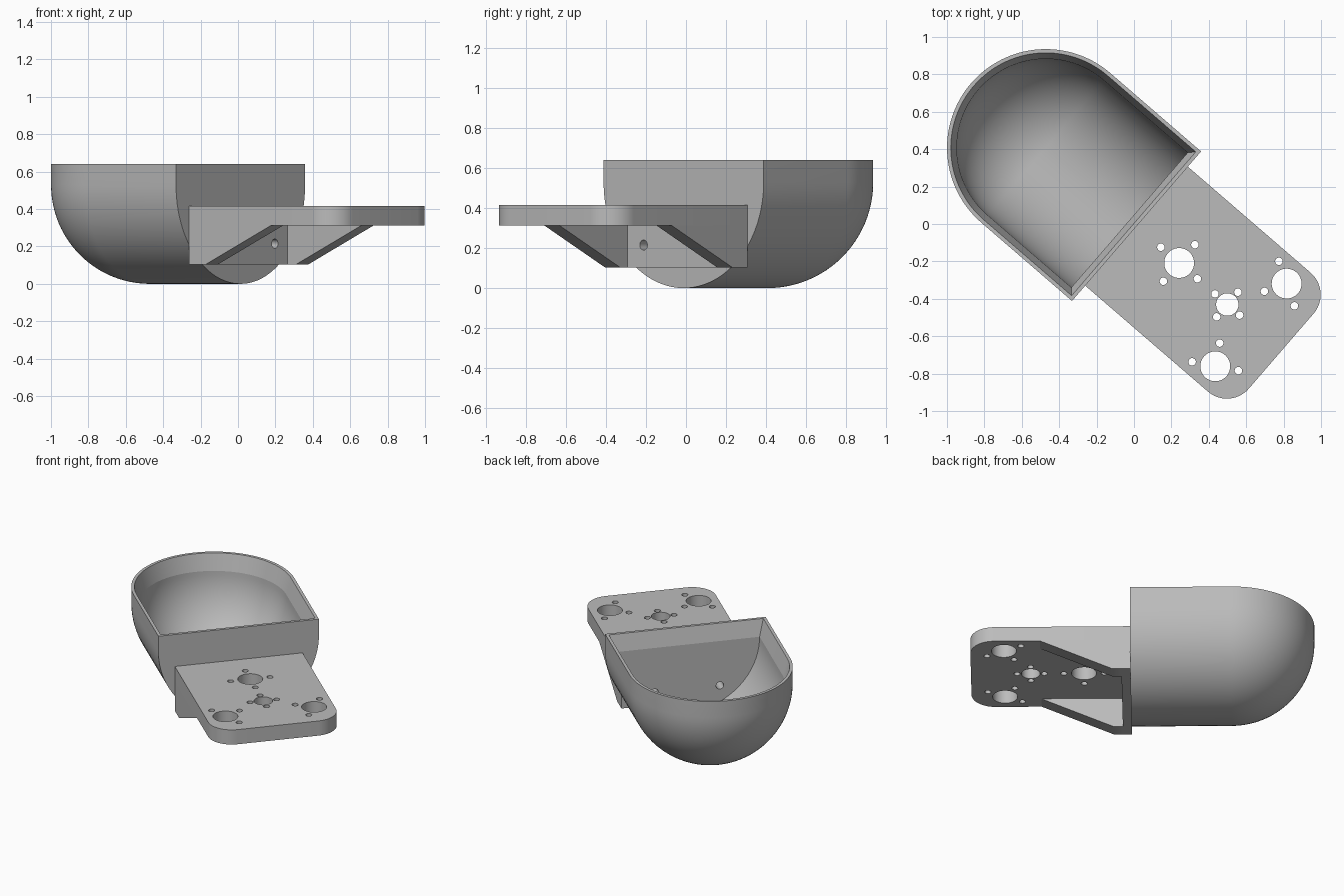
import bpy, bmesh, math
from mathutils import Matrix, Vector

if "Cube" in bpy.data.objects:
    bpy.data.objects.remove(bpy.data.objects["Cube"])

# The model is laid out along local x (plate end at +x), then turned about z
TURN = Matrix.Rotation(math.radians(-40.8), 4, 'Z')
FRONT = 0.018            # plane where bowl and bracket meet
HALF = 0.42              # half width of bracket

grey = bpy.data.materials.new("light_grey")
grey.diffuse_color = (0.5, 0.5, 0.5, 1)
grey.use_nodes = True
grey.node_tree.nodes["Principled BSDF"].inputs["Base Color"].default_value = grey.diffuse_color


def finish(bm, name, angle=30):
    bmesh.ops.recalc_face_normals(bm, faces=bm.faces)
    bm.transform(TURN)
    me = bpy.data.meshes.new(name)
    bm.to_mesh(me)
    bm.free()
    me.materials.append(grey)
    ob = bpy.data.objects.new(name, me)
    bpy.context.collection.objects.link(ob)
    ob["angle"] = angle
    return ob


def activate(ob):
    bpy.ops.object.select_all(action='DESELECT')
    ob.select_set(True)
    bpy.context.view_layer.objects.active = ob


def smooth(ob):
    activate(ob)
    bpy.ops.object.shade_smooth_by_angle(angle=math.radians(ob["angle"]))


def prism(name, points, offset):
    """Extrude a flat outline along an offset vector."""
    bm = bmesh.new()
    face = bm.faces.new([bm.verts.new(p) for p in points])
    ext = bmesh.ops.extrude_face_region(bm, geom=[face])
    moved = [g for g in ext["geom"] if isinstance(g, bmesh.types.BMVert)]
    bmesh.ops.translate(bm, verts=moved, vec=Vector(offset))
    return finish(bm, name)


def drill(targets, holes, axis):
    """Cut round holes (x, y, z, radius) along z or x."""
    bm = bmesh.new()
    rot = Matrix.Rotation(math.pi / 2, 4, 'Y') if axis == 'X' else Matrix()
    for x, y, z, r in holes:
        bmesh.ops.create_cone(bm, cap_ends=True, segments=32, radius1=r, radius2=r,
                              depth=0.3, matrix=Matrix.Translation((x, y, z)) @ rot)
    cutter = finish(bm, "hole_cutter")
    cutter.hide_render = True
    for ob in targets:
        activate(ob)
        mod = ob.modifiers.new("holes", 'BOOLEAN')
        mod.operation, mod.solver, mod.object = 'DIFFERENCE', 'EXACT', cutter
        bpy.ops.object.modifier_apply(modifier=mod.name)
    bpy.data.objects.remove(cutter)


# Bowl: D-shaped rings from outer bottom, over the rim, to inner bottom
CX, R, RI, EQ, TOP = -0.623, 0.528, 0.476, 0.528, 0.64
STEPS, ARC = 24, 64
rings = []
for i in range(STEPS + 1):
    a = math.pi / 2 * i / STEPS
    rings.append((R * math.sin(a), EQ - R * math.cos(a), FRONT))
rings += [(R, TOP, FRONT), (R - 0.02, TOP, FRONT - 0.02)]
for i in range(STEPS, -1, -1):
    a = math.pi / 2 * i / STEPS
    rings.append((RI * math.sin(a), EQ - RI * math.cos(a), FRONT - 0.05))
bm = bmesh.new()
loops = []
for r, z, front in rings:
    pts = [(front, r)]
    for k in range(ARC + 1):
        a = math.pi / 2 + math.pi * k / ARC
        pts.append((CX + r * math.cos(a), r * math.sin(a)))
    pts.append((front, -r))
    loops.append([bm.verts.new((x, y, z)) for x, y in pts])
for a, b in zip(loops, loops[1:]):
    for k in range(len(a)):
        n = (k + 1) % len(a)
        bm.faces.new((a[k], a[n], b[n], b[k]))
bmesh.ops.remove_doubles(bm, verts=bm.verts, dist=1e-5)
bowl = finish(bm, "bowl", 12)

# Horizontal plate with rounded outer corners
END, CR, PZ, PT = 1.04, 0.155, 0.312, 0.415
outline = [(FRONT, -HALF, PZ)]
for sign, start in ((-1, -90), (1, 0)):
    for k in range(13):
        a = math.radians(start + 90 * k / 12)
        outline.append((END - CR + CR * math.cos(a),
                        sign * (HALF - CR) + CR * math.sin(a), PZ))
outline.append((FRONT, HALF, PZ))
plate = prism("top_plate", outline, (0, 0, PT - PZ))

# Hole groups: centre, hole radius, screw circle radius, screw angles
groups = [(0.319, 0, 0.08, 0.129, (0, 90, 180, 270)),
          (0.659, 0, 0.06, 0.087, (0, 90, 180, 270)),
          (0.826, 0.292, 0.08, 0.126, (150, 240, 330)),
          (0.826, -0.292, 0.08, 0.126, (210, 120, 30))]
holes = []
for x, y, r, ring, angles in groups:
    holes.append((x, y, 0.36, r))
    for deg in angles:
        a = math.radians(deg)
        holes.append((x + ring * math.cos(a), y + ring * math.sin(a), 0.36, 0.02))
drill([plate], holes, 'Z')

# Upright mounting plate against the bowl
BACK, LOW = 0.075, 0.103
mount = prism("mounting_plate",
              [(FRONT, -HALF, LOW), (BACK, -HALF, LOW), (BACK, -HALF, PZ), (FRONT, -HALF, PZ)],
              (0, 2 * HALF, 0))

# Sloping side ribs
ribs = [prism(name, [(BACK, y, LOW), (0.132, y, LOW), (0.595, y, PZ), (BACK, y, PZ)], (0, 0.1, 0))
        for name, y in (("left_rib", -HALF), ("right_rib", HALF - 0.1))]

# Two bolt holes through the mounting plate and bowl wall
drill([mount, bowl], [(0.04, s * 0.215, 0.215, 0.025) for s in (-1, 1)], 'X')

for ob in [bowl, plate, mount] + ribs:
    smooth(ob)
